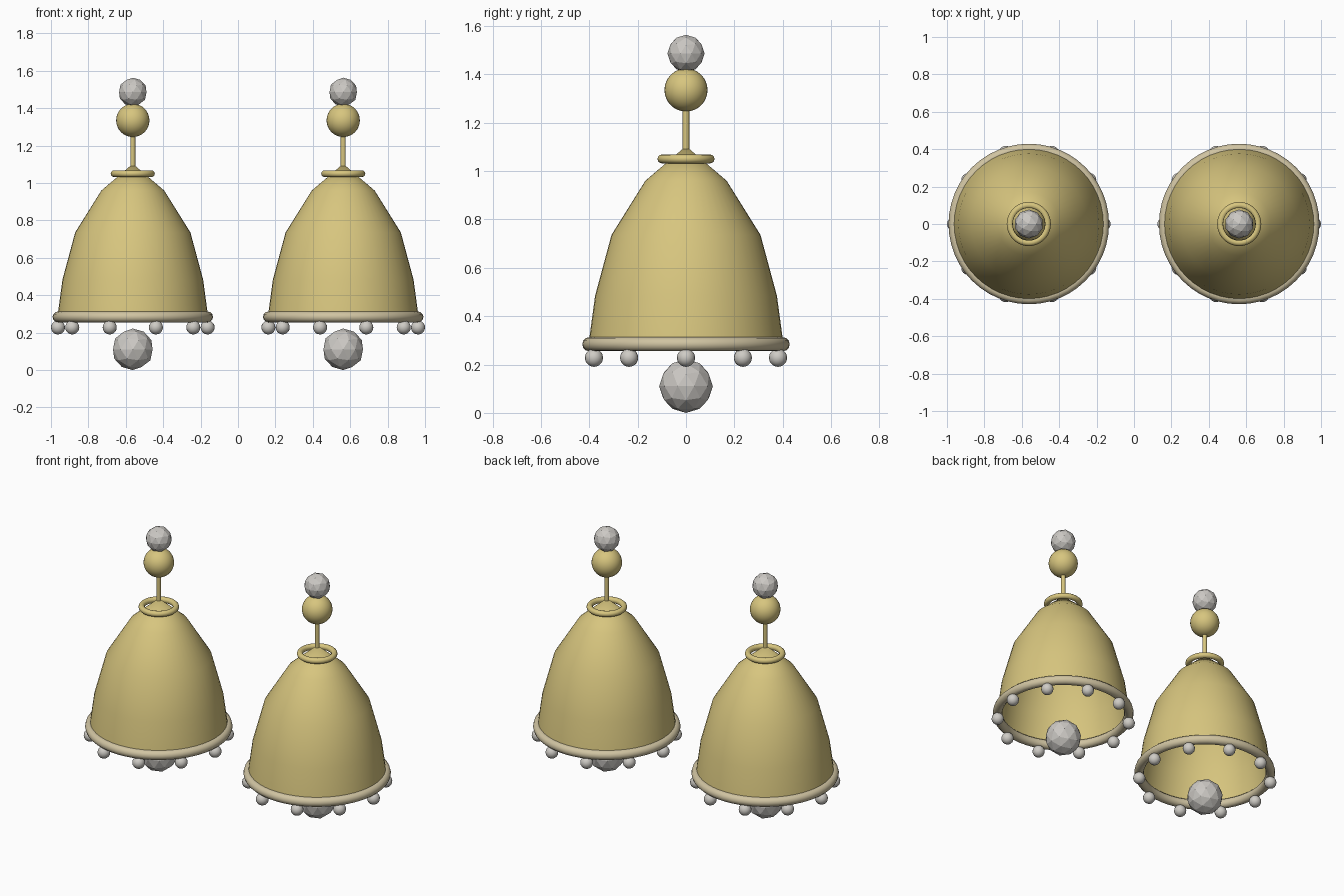
import bpy, bmesh, math

if "Cube" in bpy.data.objects:
    bpy.data.objects.remove(bpy.data.objects["Cube"])


def material(name, rgb):
    m = bpy.data.materials.new(name)
    m.diffuse_color = (*rgb, 1)
    m.use_nodes = True
    m.node_tree.nodes["Principled BSDF"].inputs["Base Color"].default_value = m.diffuse_color
    return m


GOLD = material("gold", (0.68, 0.56, 0.21))
CHAMPAGNE = material("champagne", (0.63, 0.55, 0.36))
PEARL = material("pearl", (0.62, 0.60, 0.56))
GEM = material("gem grey", (0.60, 0.58, 0.55))


def finish(name, mat, smooth=True):
    ob = bpy.context.object
    ob.name = name
    ob.data.materials.append(mat)
    if smooth:
        bpy.ops.object.shade_smooth_by_angle(angle=math.radians(60))
    return ob


def ball(name, loc, r, mat, seg=32, rings=16):
    bpy.ops.mesh.primitive_uv_sphere_add(segments=seg, ring_count=rings, radius=r, location=loc)
    return finish(name, mat)


def gem(name, loc, r):
    bpy.ops.mesh.primitive_ico_sphere_add(subdivisions=2, radius=r, location=loc)
    return finish(name, GEM, smooth=False)


def ring(name, loc, major, minor, mat):
    bpy.ops.mesh.primitive_torus_add(major_segments=48, minor_segments=12,
                                     major_radius=major, minor_radius=minor, location=loc)
    return finish(name, mat)


def lathe(name, loc, profile, mat, seg=48):
    bm = bmesh.new()
    verts = [bm.verts.new((r, 0, z)) for r, z in profile]
    edges = [bm.edges.new(pair) for pair in zip(verts, verts[1:])]
    bmesh.ops.spin(bm, geom=verts + edges, cent=(0, 0, 0), axis=(0, 0, 1),
                   angle=2 * math.pi, steps=seg)
    bmesh.ops.remove_doubles(bm, verts=bm.verts, dist=1e-4)
    bmesh.ops.recalc_face_normals(bm, faces=bm.faces)
    # make the open shell face outward
    if sum(f.normal.x * f.calc_center_median().x + f.normal.y * f.calc_center_median().y
           for f in bm.faces) < 0:
        bmesh.ops.reverse_faces(bm, faces=bm.faces)
    mesh = bpy.data.meshes.new(name)
    bm.to_mesh(mesh)
    bm.free()
    ob = bpy.data.objects.new(name, mesh)
    bpy.context.collection.objects.link(ob)
    bpy.ops.object.select_all(action='DESELECT')
    ob.select_set(True)
    bpy.context.view_layer.objects.active = ob
    ob.location = loc
    return finish(name, mat)


BELL = [(0.403, 0.285), (0.376, 0.484), (0.308, 0.736), (0.168, 0.96), (0, 1.103)]

for side, x in (("left", -0.5625), ("right", 0.5625)):
    # open bell shell with its rim and neck ring
    lathe(f"{side}_bell", (x, 0, 0), BELL, GOLD)
    ring(f"{side}_rim", (x, 0, 0.284), 0.40, 0.029, CHAMPAGNE)
    ring(f"{side}_neck_ring", (x, 0, 1.05), 0.10, 0.018, GOLD)

    # stem, ball and top gem
    bpy.ops.mesh.primitive_cylinder_add(vertices=16, radius=0.0135, depth=0.2,
                                        location=(x, 0, 1.18))
    finish(f"{side}_stem", GOLD)
    ball(f"{side}_stem_ball", (x, 0, 1.335), 0.089, GOLD)
    gem(f"{side}_top_gem", (x, 0, 1.486), 0.077)

    # hanging gem under the bell
    gem(f"{side}_drop_gem", (x, 0, 0.111), 0.111)

    # ten pearls around the rim
    for i in range(10):
        a = i * math.tau / 10
        ball(f"{side}_pearl_{i + 1}", (x + 0.4 * math.cos(a), 0.4 * math.sin(a), 0.228),
             0.0375, PEARL, 16, 10)
